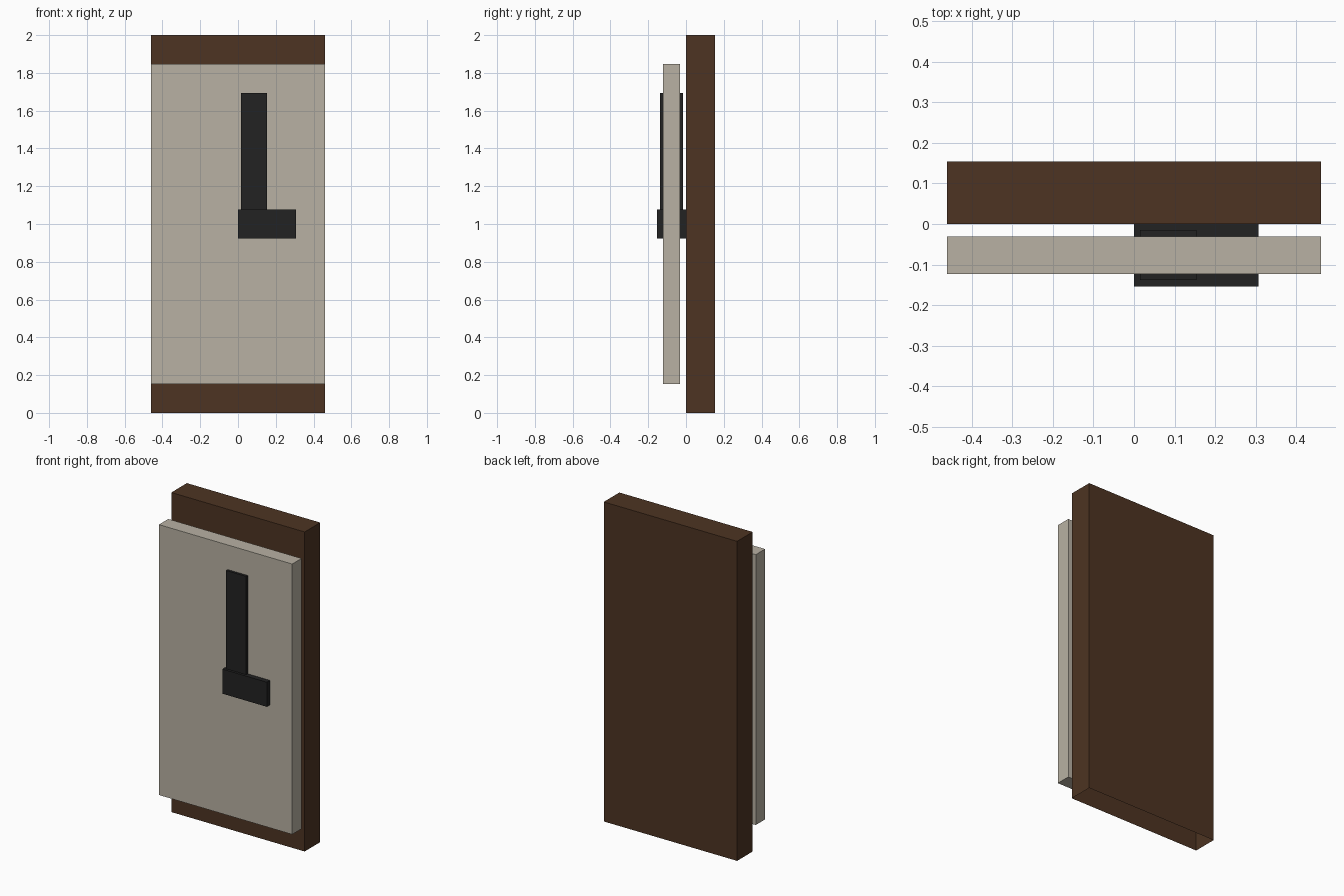
import bpy
import bmesh

if "Cube" in bpy.data.objects:
    bpy.data.objects.remove(bpy.data.objects["Cube"])

U = 2 / 13  # the model sits on a 13-unit-high module grid


def material(name, rgb):
    mat = bpy.data.materials.new(name)
    mat.diffuse_color = (*rgb, 1)
    mat.use_nodes = True
    mat.node_tree.nodes["Principled BSDF"].inputs["Base Color"].default_value = mat.diffuse_color
    return mat


def box(name, lo, hi, mat, open_bottom=False):
    """Axis-aligned box between two corners given in module units."""
    bm = bmesh.new()
    bmesh.ops.create_cube(bm, size=1)
    for v in bm.verts:
        v.co = [U * (hi[i] if v.co[i] > 0 else lo[i]) for i in range(3)]
    bm.normal_update()
    if open_bottom:
        bottom = [f for f in bm.faces if f.normal.z < -0.5]
        bmesh.ops.delete(bm, geom=bottom, context='FACES_ONLY')
    mesh = bpy.data.meshes.new(name)
    bm.to_mesh(mesh)
    bm.free()
    mesh.materials.append(mat)
    obj = bpy.data.objects.new(name, mesh)
    bpy.context.collection.objects.link(obj)
    return obj


brown = material("dark_brown", (0.075, 0.034, 0.016))
stone = material("warm_grey", (0.479, 0.440, 0.366))
black = material("near_black", (0.016, 0.016, 0.016))

# Backing slab, hollow with an open underside
box("backing_slab", (-3, 0, 0), (3, 1, 13), brown, open_bottom=True)

# Pale panel floating just in front of the slab
box("front_panel", (-3, -0.8, 1), (3, -0.2, 12), stone)

# L-shaped dark fitting passing through the panel
box("fitting_base", (0, -1, 6), (2, 0, 7), black)
box("fitting_upright", (0.1, -0.9, 7), (1, -0.1, 11), black)
